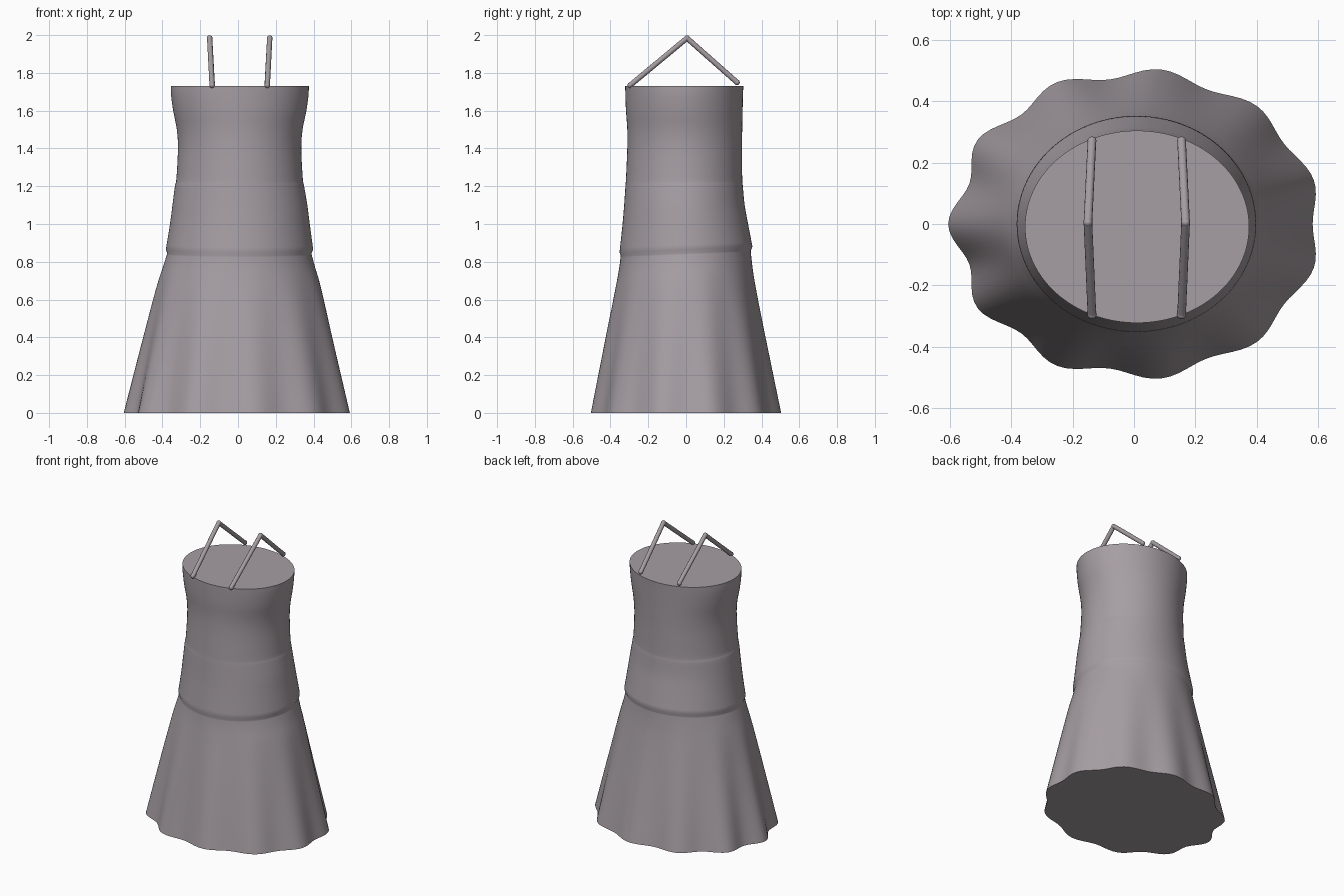
import bpy, bmesh, math
from mathutils import Vector

cube = bpy.data.objects.get("Cube")
if cube:
    bpy.data.objects.remove(cube, do_unlink=True)


def material(name, rgb):
    m = bpy.data.materials.new(name)
    m.use_nodes = True
    m.diffuse_color = (*rgb, 1)
    m.node_tree.nodes["Principled BSDF"].inputs["Base Color"].default_value = (*rgb, 1)
    return m


FABRIC = material("mauve grey fabric", (0.38, 0.34, 0.365))
SIDES = 132
FOLDS = 11


def finish(name, bm):
    bmesh.ops.recalc_face_normals(bm, faces=bm.faces)
    mesh = bpy.data.meshes.new(name)
    bm.to_mesh(mesh)
    bm.free()
    obj = bpy.data.objects.new(name, mesh)
    bpy.context.collection.objects.link(obj)
    mesh.materials.append(FABRIC)
    bpy.ops.object.select_all(action="DESELECT")
    obj.select_set(True)
    bpy.context.view_layer.objects.active = obj
    bpy.ops.object.shade_smooth_by_angle(angle=math.radians(50))
    return obj


def refine(rows, steps):
    """Catmull-Rom interpolation between the rows of a profile."""
    vs = [Vector(r) for r in rows]
    out = []
    for i in range(len(vs) - 1):
        a, b, c, d = vs[max(i - 1, 0)], vs[i], vs[i + 1], vs[min(i + 2, len(vs) - 1)]
        for s in range(steps):
            t = s / steps
            out.append(b + (c - a) * (t / 2) + (2 * a - 5 * b + 4 * c - d) * (t * t / 2)
                       + (3 * b - a - 3 * c + d) * (t ** 3 / 2))
    return out + [vs[-1]]


def ring(bm, height, right, left, front, back):
    """Oval section; the folds deepen towards the hem and the seam dips at the front."""
    cx, rx = (left + right) / 2, (left - right) / 2
    cy, ry = (front + back) / 2, (back - front) / 2
    depth = 0.031 * max(0, 1 - height / 0.8)
    tilt = 0.015 * max(0, 1 - abs(height - 0.86) / 0.4)
    verts = []
    for i in range(SIDES):
        a = math.tau * i / SIDES
        k = 1 - depth * (1 - math.cos(FOLDS * (a - math.pi))) * (1 - 0.25 * math.cos(a))
        verts.append(bm.verts.new((cx + rx * k * math.cos(a), cy + ry * k * math.sin(a),
                                   height + tilt * math.sin(a))))
    return verts


# Dress: height, then the right, left, front and back limits of each section
bodice = [(0.865, -0.382, 0.398, -0.352, 0.352), (1.0, -0.36, 0.38, -0.337, 0.327),
          (1.1, -0.347, 0.367, -0.328, 0.31), (1.2, -0.334, 0.35, -0.321, 0.301),
          (1.24, -0.326, 0.343, -0.318, 0.298), (1.4, -0.318, 0.335, -0.311, 0.297),
          (1.5, -0.324, 0.342, -0.311, 0.298), (1.6, -0.343, 0.362, -0.318, 0.30),
          (1.68, -0.354, 0.373, -0.321, 0.302), (1.73, -0.355, 0.375, -0.322, 0.304)]
skirt = [(0, -0.605, 0.61, -0.508, 0.508), (0.3, -0.528, 0.535, -0.448, 0.445),
         (0.65, -0.436, 0.446, -0.378, 0.372), (0.78, -0.395, 0.406, -0.354, 0.35),
         (0.845, -0.374, 0.388, -0.346, 0.343)]
bm = bmesh.new()
rings = [ring(bm, *r) for r in refine(skirt, 5) + refine(bodice, 4)]
for lower, upper in zip(rings, rings[1:]):
    for i in range(SIDES):
        j = (i + 1) % SIDES
        bm.faces.new((lower[i], lower[j], upper[j], upper[i]))
bm.faces.new(rings[0])
bm.faces.new(rings[-1])
finish("dress", bm)


# Straps: two straight thin tubes that meet in a peak
def strap(name, x, lean):
    path = [Vector((x, -0.295, 1.735)), Vector((x + lean, 0.005, 1.984)),
            Vector((x, 0.27, 1.75))]
    bm = bmesh.new()
    for a, b in zip(path, path[1:]):
        d = b - a
        made = bmesh.ops.create_cone(bm, cap_ends=True, segments=12, radius1=0.014,
                                     radius2=0.014, depth=d.length)["verts"]
        bmesh.ops.rotate(bm, verts=made, matrix=d.to_track_quat("Z", "Y").to_matrix())
        bmesh.ops.translate(bm, verts=made, vec=(a + b) / 2)
    for p in path:
        made = bmesh.ops.create_uvsphere(bm, u_segments=12, v_segments=8, radius=0.015)["verts"]
        bmesh.ops.translate(bm, verts=made, vec=p)
    finish(name, bm)


strap("right_strap", -0.137, -0.013)
strap("left_strap", 0.155, 0.013)
